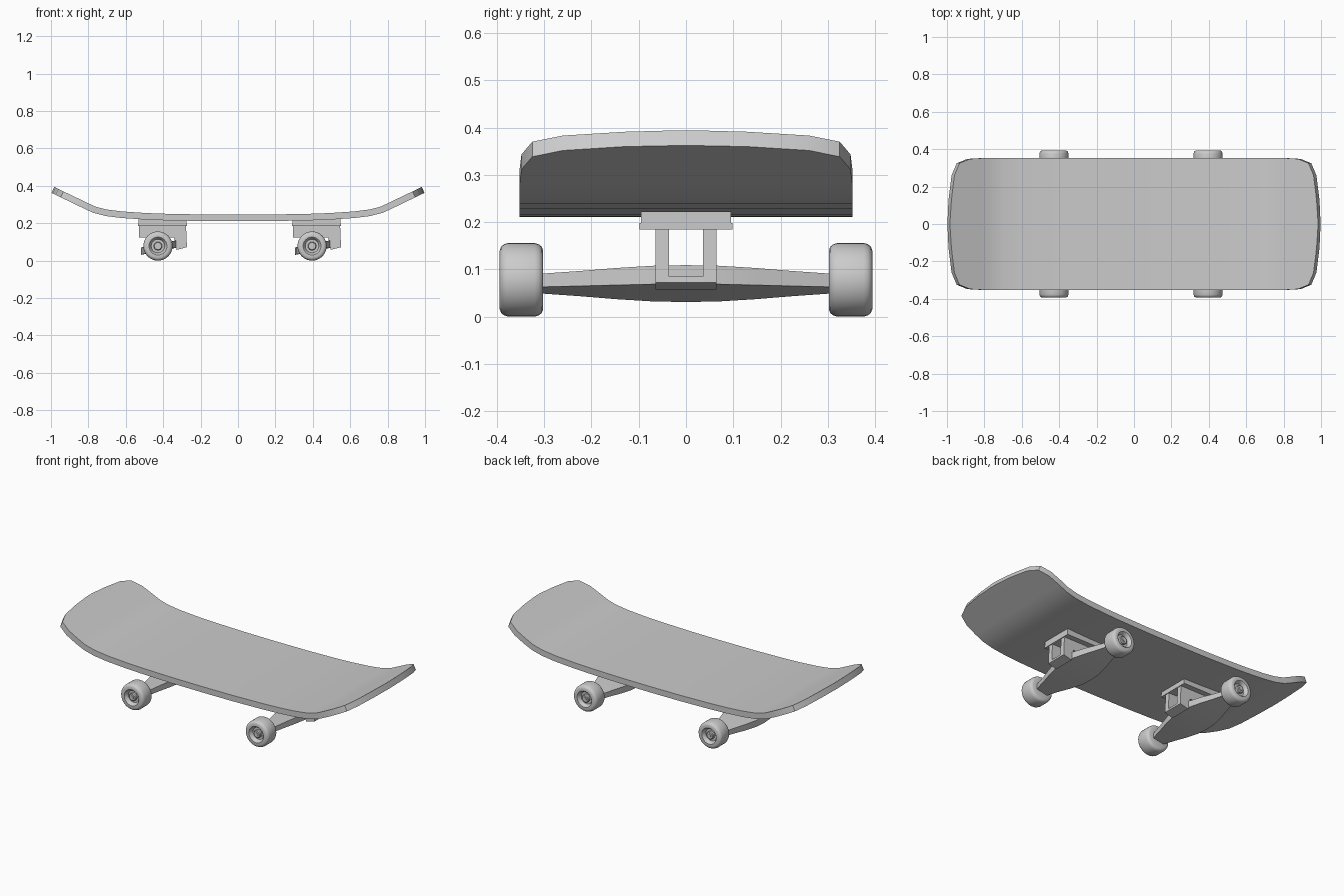
import bpy, bmesh
from math import sin, cos, tau, radians

if "Cube" in bpy.data.objects:
    bpy.data.objects.remove(bpy.data.objects["Cube"])


def make(name, verts, faces, angle=30, solid=0.0):
    """Mesh object with clean normals, optional thickness, smooth by angle."""
    me = bpy.data.meshes.new(name)
    me.from_pydata(verts, [], faces)
    bm = bmesh.new()
    bm.from_mesh(me)
    bmesh.ops.remove_doubles(bm, verts=bm.verts, dist=1e-5)
    bmesh.ops.recalc_face_normals(bm, faces=bm.faces)
    if solid and sum(f.normal.z for f in bm.faces) < 0:
        bmesh.ops.reverse_faces(bm, faces=bm.faces)
    bm.to_mesh(me)
    bm.free()
    ob = bpy.data.objects.new(name, me)
    bpy.context.collection.objects.link(ob)
    bpy.ops.object.select_all(action='DESELECT')
    ob.select_set(True)
    bpy.context.view_layer.objects.active = ob
    if solid:
        mod = ob.modifiers.new("thickness", 'SOLIDIFY')
        mod.thickness = solid
        mod.offset = -1
        bpy.ops.object.modifier_apply(modifier=mod.name)
    bpy.ops.object.shade_smooth_by_angle(angle=radians(angle))
    return ob


def loft(name, rings, angle=30, caps=True):
    """Join equal-length closed rings of points into a skin."""
    n = len(rings[0])
    verts = [p for r in rings for p in r]
    faces = [(i * n + j, i * n + (j + 1) % n, (i + 1) * n + (j + 1) % n, (i + 1) * n + j)
             for i in range(len(rings) - 1) for j in range(n)]
    if caps:
        faces += [tuple(range(n)), tuple(range(len(verts) - n, len(verts)))]
    return make(name, verts, faces, angle)


def prism(name, profile, y0, y1, cx):
    """Extrude an x/z profile along y."""
    return loft(name, [[(cx + x, y, z) for x, z in profile] for y in (y0, y1)])


def rect(x0, x1, z0, z1):
    return [(x0, z0), (x1, z0), (x1, z1), (x0, z1)]


def lathe(name, profile, cx, cz, side, n=32):
    """Revolve a (radius, y) profile around a y-parallel axis."""
    rings = [[(cx + r * cos(tau * k / n), side * y, cz + r * sin(tau * k / n))
              for k in range(n)] for r, y in profile]
    return loft(name, rings, 35)


# Deck: half stations of (x, half width, top height), mirrored in x
half = [(0, .352, .246), (.2, .352, .247), (.4, .352, .251), (.5, .352, .255),
        (.62, .352, .263), (.70, .352, .273), (.76, .352, .288), (.81, .352, .311),
        (.876, .348, .343), (.933, .325, .370), (.96, .26, .383), (.976, .13, .391),
        (.983, .02, .394)]
stations = [(-x, w, z) for x, w, z in half[:0:-1]] + half
verts = [(x, s * w, z) for x, w, z in stations for s in (-1, 1)]
faces = [(2 * i, 2 * i + 2, 2 * i + 3, 2 * i + 1) for i in range(len(stations) - 1)]
make("deck", verts, faces, 30, .035)

# Part profiles shared by both trucks (x measured from the axle)
bracket = [(-.102, .19), (.150, .19), (.155, .072), (.100, .058), (.085, .125), (-.102, .125)]
cross_bar = [(.095, .085), (.154, .085), (.155, .072), (.100, .058)]
hanger = [(0, .095, .020), (.07, .091, .0195), (.15, .074, .018), (.22, .055, .016), (.305, .035, .014)]
tyre = [(.030, .302), (.062, .302), (.070, .305), (.075, .311), (.078, .320), (.078, .376),
        (.075, .385), (.070, .391), (.062, .394), (.048, .394), (.042, .388),
        (.036, .372), (.022, .372)]
nut = [(.023, .368), (.023, .384), (.019, .388), (.010, .388), (.010, .392)]

for end, cx in (("rear", -.428), ("front", .396)):
    # Mounting plates under the deck
    prism(end + "_riser_pad", rect(-.105, .153, .197, .222), -.095, .095, cx)
    prism(end + "_base_plate", rect(-.107, .155, .184, .198), -.098, .098, cx)
    # Bracket walls and lower bar
    for side, label in ((-1, "near"), (1, "far")):
        prism(f"{end}_bracket_{label}", bracket, side * .036, side * .065, cx)
    prism(end + "_bracket_bar", cross_bar, -.037, .037, cx)
    # Tilted tapering hanger
    sections = [(-y, h, t) for y, h, t in hanger[:0:-1]] + hanger
    rings = []
    for y, h, t in sections:
        mx = cx + .005 * (h / .095)
        rings.append([(mx + sx * h, y, .07 + sx * .2 * h + sz * t)
                      for sx, sz in ((-1, -1), (1, -1), (1, 1), (-1, 1))])
    loft(end + "_hanger", rings)
    # Wheels and axle nuts
    for side, label in ((-1, "near"), (1, "far")):
        lathe(f"{end}_wheel_{label}", tyre, cx, .078, side)
        lathe(f"{end}_axle_nut_{label}", nut, cx, .078, side, 16)
